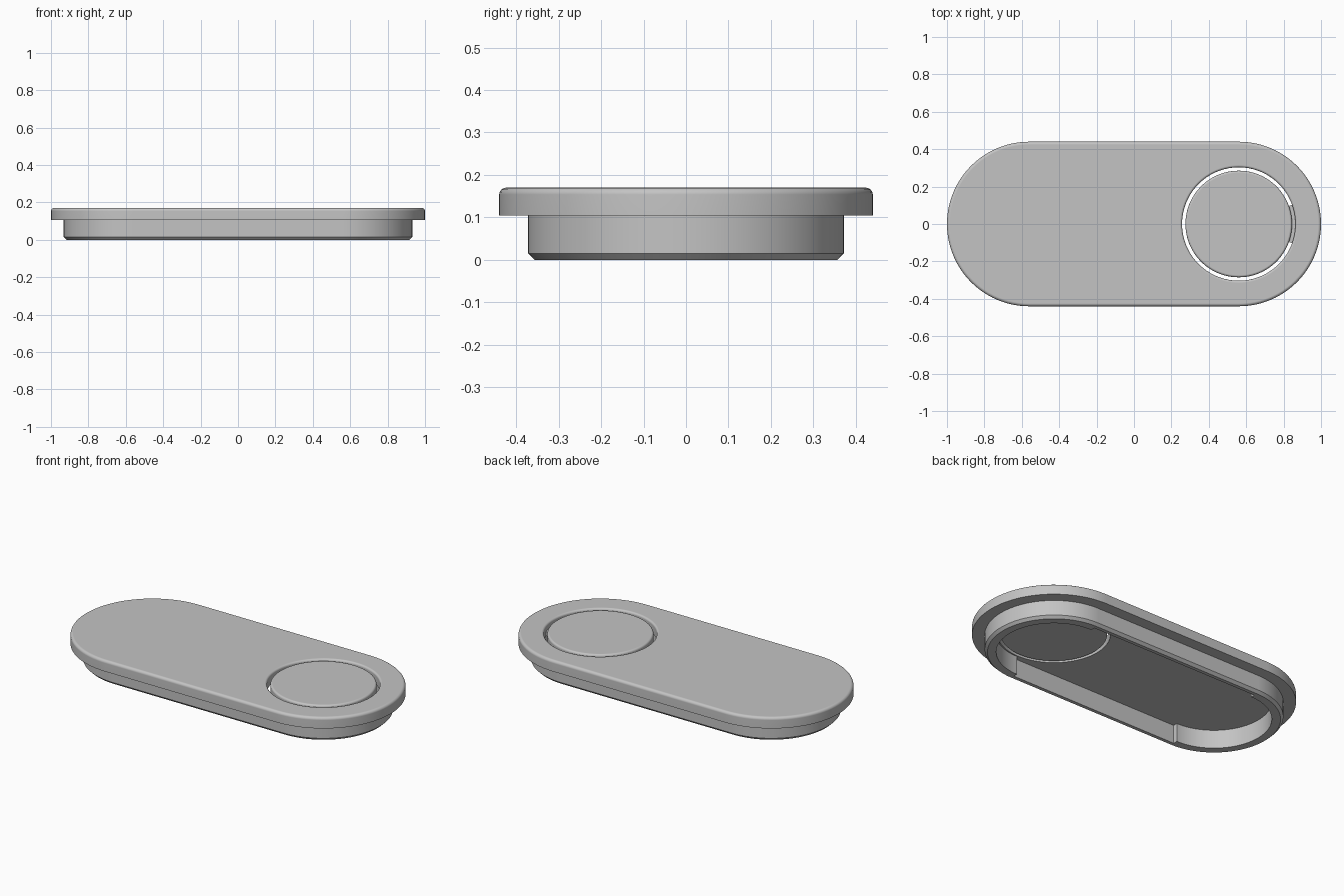
import bpy, bmesh, math

if "Cube" in bpy.data.objects:
    bpy.data.objects.remove(bpy.data.objects["Cube"])

C = 0.56          # centre of each round end, also the button centre
TOP = 0.17
CEIL = 0.11       # underside of the top plate

grey = bpy.data.materials.new("plain grey")
grey.diffuse_color = (0.55, 0.55, 0.55, 1)
grey.use_nodes = True
grey.node_tree.nodes["Principled BSDF"].inputs["Base Color"].default_value = grey.diffuse_color


def stadium(r, step=0.0, n=48):
    """Outline with round ends; step widens the straight sides."""
    pts = []
    for s in (1, -1):
        for i in range(n + 1):
            a = -math.pi / 2 + math.pi * i / n
            pts.append((s * (C + r * math.cos(a)), s * r * math.sin(a)))
        if step:
            pts += [(s * C, s * (r + step)), (-s * C, s * (r + step))]
    return pts


def circle(r, n=96):
    return [(C + r * math.cos(2 * math.pi * i / n),
             r * math.sin(2 * math.pi * i / n)) for i in range(n)]


def sector(r0, r1, half, n=12):
    """Arc-shaped strip on the +x side of the button."""
    a = [-half + 2 * half * i / n for i in range(n + 1)]
    return ([(C + r1 * math.cos(t), r1 * math.sin(t)) for t in a] +
            [(C + r0 * math.cos(t), r0 * math.sin(t)) for t in reversed(a)])


def loft(name, rings):
    """Closed solid through a stack of (outline, z) rings."""
    bm = bmesh.new()
    loops = [[bm.verts.new((x, y, z)) for x, y in o] for o, z in rings]
    for a, b in zip(loops, loops[1:]):
        for i in range(len(a)):
            j = (i + 1) % len(a)
            bm.faces.new((a[i], a[j], b[j], b[i]))
    bm.faces.new(loops[0][::-1])
    bm.faces.new(loops[-1])
    bmesh.ops.recalc_face_normals(bm, faces=bm.faces)
    me = bpy.data.meshes.new(name)
    bm.to_mesh(me)
    bm.free()
    ob = bpy.data.objects.new(name, me)
    bpy.context.collection.objects.link(ob)
    me.materials.append(grey)
    return ob


def rounded(r, f, n=4):
    """(radius, z) points of a rounded top edge."""
    return [(r - f + f * math.cos(t), TOP - f + f * math.sin(t))
            for t in (math.pi / 2 * i / n for i in range(n + 1))]


def finish(ob, cutters=()):
    bpy.ops.object.select_all(action='DESELECT')
    bpy.context.view_layer.objects.active = ob
    ob.select_set(True)
    for c in cutters:
        m = ob.modifiers.new("cut", 'BOOLEAN')
        m.operation, m.solver, m.object = 'DIFFERENCE', 'EXACT', c
        bpy.ops.object.modifier_apply(modifier=m.name)
        bpy.data.objects.remove(c)
    bpy.ops.object.shade_smooth_by_angle(angle=math.radians(30))
    w = ob.modifiers.new("even shading", 'WEIGHTED_NORMAL')
    w.keep_sharp = True


# Lid: chamfered skirt below a wider, round-edged plate
profile = [(0.357, 0), (0.372, 0.015), (0.372, 0.105), (0.44, 0.105)]
lid = loft("lid", [(stadium(r), z) for r, z in profile + rounded(0.44, 0.016)])

# Cavity underneath, with the straight walls recessed
cavity = loft("cavity_cutter",
              [(stadium(0.31, 0.026), z) for z in (-0.05, CEIL)])

# Button opening with a rounded rim
hole = [(0.303, 0.09)]
for i in range(5):
    t = math.pi / 2 * i / 4
    hole.append((0.303 + 0.012 * (1 - math.cos(t)),
                 TOP - 0.012 + 0.012 * math.sin(t)))
hole.append((0.315, 0.2))
opening = loft("opening_cutter", [(circle(r), z) for r, z in hole])
finish(lid, (cavity, opening))

# Button, and the thin hinge joining it to the lid
button = loft("button", [(circle(r), z)
                         for r, z in [(0.285, CEIL)] + rounded(0.285, 0.012)])
finish(button)
hinge = loft("button_hinge",
             [(sector(0.28, 0.306, 0.345), z) for z in (CEIL, 0.135)])
finish(hinge)
